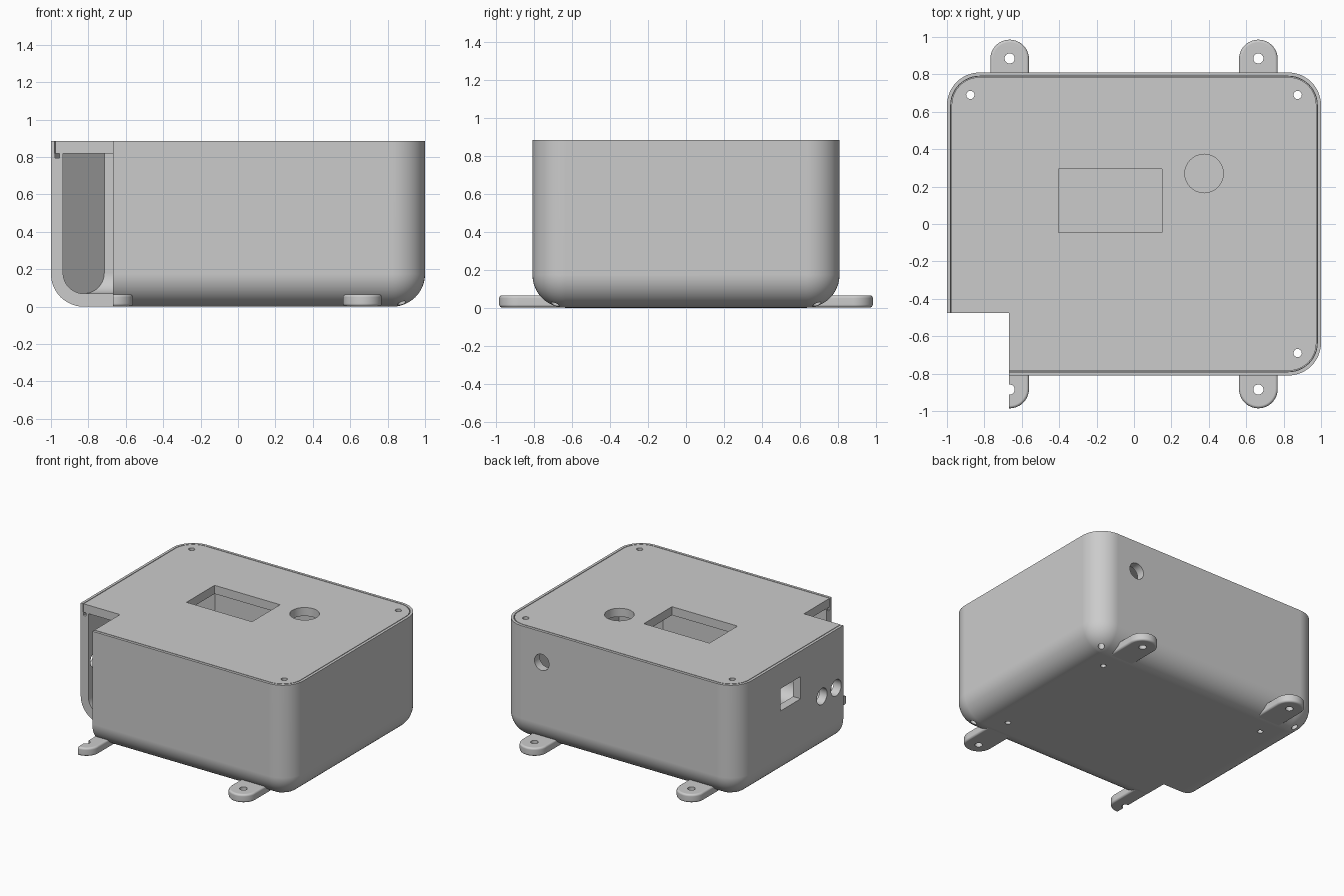
import bpy
import bmesh
from math import sin, cos, pi, radians
from mathutils import Matrix, Vector

if "Cube" in bpy.data.objects:
    bpy.data.objects.remove(bpy.data.objects["Cube"], do_unlink=True)

grey = bpy.data.materials.new("plain grey")
grey.use_nodes = True
grey.diffuse_color = (0.6, 0.6, 0.6, 1)
grey.node_tree.nodes["Principled BSDF"].inputs["Base Color"].default_value = (0.6, 0.6, 0.6, 1)

HX, HY, TOP = 1.0, 0.81, 0.885      # outer half sizes and height
WALL, LEDGE, R = 0.065, 0.82, 0.175
SIGNS = [(sx, sy) for sx in (-1, 1) for sy in (-1, 1)]


def finish(bm, name):
    bmesh.ops.remove_doubles(bm, verts=bm.verts, dist=1e-5)
    bmesh.ops.recalc_face_normals(bm, faces=bm.faces)
    mesh = bpy.data.meshes.new(name)
    bm.to_mesh(mesh)
    bm.free()
    mesh.materials.append(grey)
    obj = bpy.data.objects.new(name, mesh)
    bpy.context.collection.objects.link(obj)
    return obj


def solid(name, cx, cy, rings, at=(0, 0), seg=12):
    """Stack of rounded rectangles: fixed corner centres, rings of (radius, z)."""
    bm = bmesh.new()
    loops = []
    for rad, z in rings:
        loop = []
        for k, (sx, sy) in enumerate(((1, 1), (-1, 1), (-1, -1), (1, -1))):
            for i in range(seg + 1):
                a = (k + i / seg) * pi / 2
                loop.append(bm.verts.new((at[0] + sx * cx + rad * cos(a),
                                          at[1] + sy * cy + rad * sin(a), z)))
        loops.append(loop)
    n = len(loops[0])
    for lo, hi in zip(loops, loops[1:]):
        for i in range(n):
            j = (i + 1) % n
            bm.faces.new((lo[i], lo[j], hi[j], hi[i]))
    bm.faces.new(loops[0][::-1])
    bm.faces.new(loops[-1])
    return finish(bm, name)


def bowl_rings(r, z0, z1, seg=12):
    arc = [i * pi / 2 / seg for i in range(seg + 1)]
    return [(r * sin(t), z0 + r * (1 - cos(t))) for t in arc] + [(r, z1)]


def plate(name, hx, hy, r, z0, z1):
    return solid(name, hx - r, hy - r, [(r, z0), (r, z1)])


def block(lo, hi, turn=0):
    lo, hi = Vector(lo), Vector(hi)
    bm = bmesh.new()
    bmesh.ops.create_cube(bm, size=1, matrix=Matrix.Translation((lo + hi) / 2)
                          @ Matrix.Rotation(turn, 4, 'Z')
                          @ Matrix.Diagonal((*(hi - lo), 1)))
    return finish(bm, "cutter")


def drill(centre, r, depth, axis='Z'):
    turn = Matrix.Rotation(pi / 2, 4, {'X': 'Y', 'Y': 'X'}[axis]) if axis != 'Z' else Matrix()
    bm = bmesh.new()
    bmesh.ops.create_cone(bm, cap_ends=True, segments=32, radius1=r, radius2=r,
                          depth=depth, matrix=Matrix.Translation(centre) @ turn)
    return finish(bm, "cutter")


def cut(obj, *cutters):
    for c in cutters:
        mod = obj.modifiers.new("cut", 'BOOLEAN')
        mod.operation, mod.solver, mod.object = 'DIFFERENCE', 'EXACT', c
        bpy.context.view_layer.objects.active = obj
        bpy.ops.object.modifier_apply(modifier=mod.name)
        bpy.data.objects.remove(c, do_unlink=True)


def corner_notch():
    return block((-1.5, -1.5, -0.5), (-0.667, -0.475, 1.5))


def screw_holes():
    return [drill((sx * 0.875, sy * 0.69, 0.5), 0.022, 2) for sx, sy in SIGNS]


# case body: rounded tub with solid chamfered corners inside
body = solid("case_body", HX - R, HY - R, bowl_rings(R, 0, TOP))
r_in = R - WALL
cavity = solid("cavity", HX - R, HY - R, bowl_rings(r_in, 0.07, TOP + 0.1))
for sx, sy in SIGNS:
    # square turned by 45 degrees whose flat side forms the corner chamfer
    px, py = sx * (0.825 + 0.2), sy * (0.635 + 0.2)
    half = 0.2 * 2 ** 0.5
    cut(cavity, block((px - half, py - half, -1), (px + half, py + half, 2), pi / 4))
cut(body, cavity, plate("cutter", HX - 0.02, HY - 0.02, R - 0.02, LEDGE, TOP + 0.1))

# seal groove in the ledge
groove = plate("groove", HX - 0.022, HY - 0.022, R - 0.022, 0.795, LEDGE + 0.01)
cut(groove, plate("cutter", HX - 0.045, HY - 0.045, R - 0.045, 0.7, 0.9))
cut(body, groove)

# screw holes, floor holes and side openings
cut(body, *screw_holes())
cut(body, *[drill((sx * 0.71, sy * 0.515, 0), 0.02, 0.3) for sx, sy in SIGNS])
cut(body, drill((0.655, HY, 0.65), 0.062, 0.3, 'Y'),
    block((-1.1, 0.04, 0.52), (-0.9, 0.285, 0.69)),
    drill((-1, -0.217, 0.44), 0.062, 0.3, 'X'),
    drill((-1, -0.388, 0.44), 0.062, 0.3, 'X'),
    corner_notch())

# lid with display window and button hole
lid = plate("lid", HX - 0.025, HY - 0.025, R - 0.025, LEDGE, TOP)
cut(lid, block((-0.405, -0.045, 0.7), (0.15, 0.295, 1)),
    drill((0.375, 0.27, 0.85), 0.103, 0.4), *screw_holes(), corner_notch())

# mounting tabs with softened rims
parts = [body, lid]
T, B = 0.1035, 0.015
steps = [i * pi / 8 for i in range(5)]
rim = [(T - B + B * sin(t), 0.002 + B * (1 - cos(t))) for t in steps]
rim += [(T - B + B * cos(t), 0.066 - B * (1 - sin(t))) for t in steps]
for sx, sy in SIGNS:
    side = ("front" if sy < 0 else "back") + ("_left" if sx > 0 else "_right")
    tab = solid(side + "_mounting_tab", 0, 0.115, rim, (sx * 0.665, sy * 0.767))
    cut(tab, drill((sx * 0.665, sy * 0.885, 0), 0.027, 0.4))
    if sx < 0 and sy < 0:
        cut(tab, corner_notch())
    parts.append(tab)

# smooth rounded edges, keep hard edges and flat walls crisp
for obj in parts:
    bpy.ops.object.select_all(action='DESELECT')
    obj.select_set(True)
    bpy.context.view_layer.objects.active = obj
    bpy.ops.object.shade_smooth_by_angle(angle=radians(30))
    mod = obj.modifiers.new("flat_walls", 'WEIGHTED_NORMAL')
    mod.keep_sharp = True
